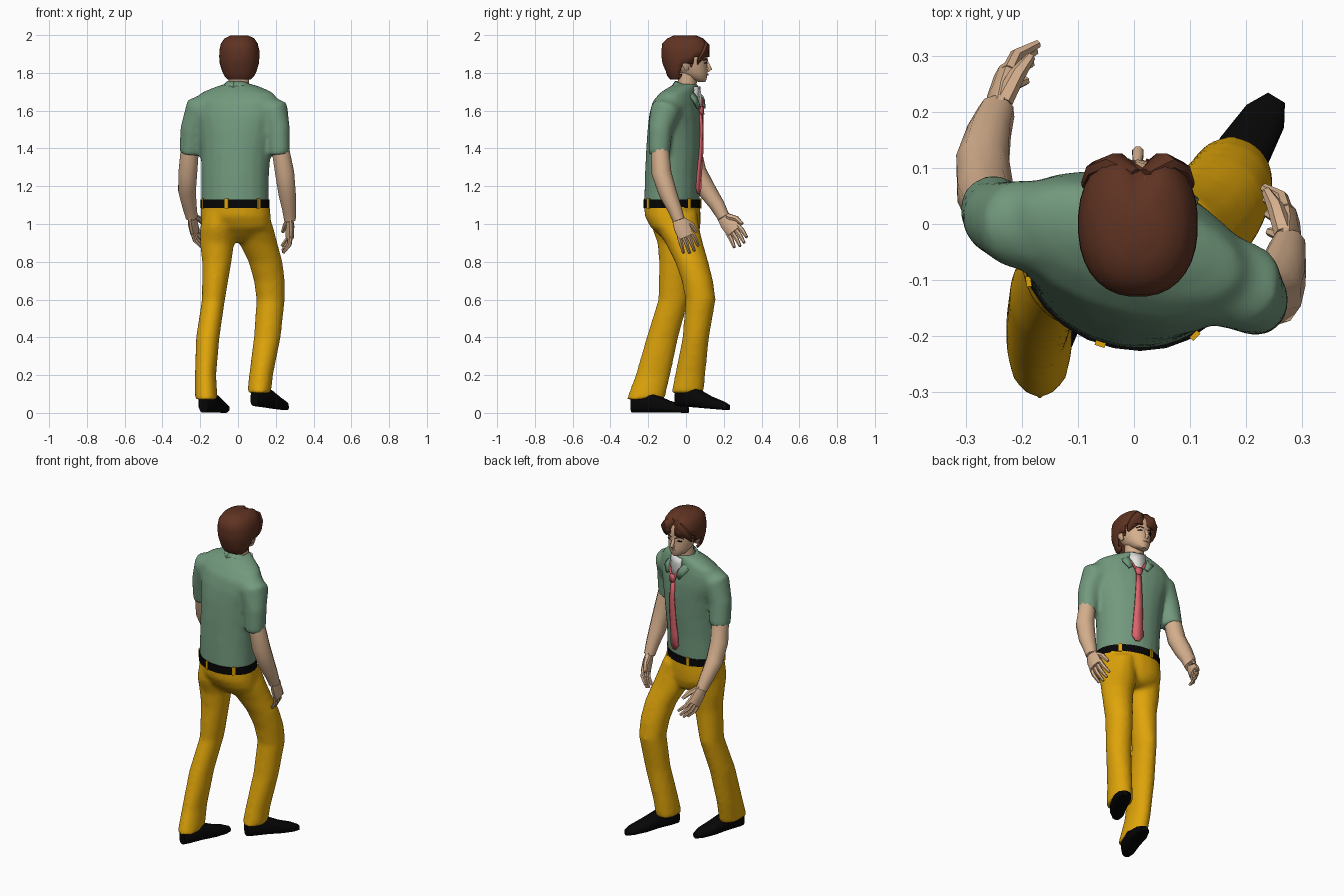
import bpy, bmesh, math
from mathutils import Vector as V

if "Cube" in bpy.data.objects:
    bpy.data.objects.remove(bpy.data.objects["Cube"])

def material(name, r, g, b):
    m = bpy.data.materials.new(name)
    lin = [((c / 255 + 0.055) / 1.055) ** 2.4 if c > 10 else c / 255 / 12.92 for c in (r, g, b)]
    m.diffuse_color = (*lin, 1)
    m.use_nodes = True
    m.node_tree.nodes["Principled BSDF"].inputs["Base Color"].default_value = m.diffuse_color
    return m

GREEN = material("shirt green", 114, 153, 125)
YELLOW = material("trouser yellow", 224, 165, 10)
SKIN = material("skin", 214, 176, 142)
BROWN = material("hair brown", 95, 51, 34)
BLACK = material("black", 6, 6, 6)
PINK = material("tie pink", 218, 100, 106)
WHITE = material("undershirt white", 226, 226, 224)
YAW = math.radians(-18)                       # body is turned, right shoulder back
SIDE = V((math.cos(YAW), math.sin(YAW), 0))
FWD = V((-math.sin(YAW), math.cos(YAW), 0))
X, Y, Z = V((1, 0, 0)), V((0, 1, 0)), V((0, 0, 1))

def mesh(name, verts, faces, mat, angle=50, thick=0):
    me = bpy.data.meshes.new(name)
    me.from_pydata([tuple(v) for v in verts], [], faces)
    me.materials.append(mat)
    bm = bmesh.new()
    bm.from_mesh(me)
    bmesh.ops.recalc_face_normals(bm, faces=bm.faces)
    bm.to_mesh(me)
    bm.free()
    ob = bpy.data.objects.new(name, me)
    bpy.context.collection.objects.link(ob)
    bpy.ops.object.select_all(action='DESELECT')
    ob.select_set(True)
    bpy.context.view_layer.objects.active = ob
    bpy.ops.object.shade_smooth_by_angle(angle=math.radians(angle))
    if thick:
        mod = ob.modifiers.new("thickness", 'SOLIDIFY')
        mod.thickness, mod.offset = thick, 0
    return ob

def oval(c, u, v, a, b, n, p=1.0):
    pts = []
    for i in range(n):
        t = 2 * math.pi * (i + 0.5) / n
        co, si = math.cos(t), math.sin(t)
        pts.append(c + u * a * math.copysign(abs(co) ** p, co) + v * b * math.copysign(abs(si) ** p, si))
    return pts

def loft(name, rings, mat, angle=50):
    n, k = len(rings[0]), len(rings)
    faces = [(r * n + i, r * n + (i + 1) % n, (r + 1) * n + (i + 1) % n, (r + 1) * n + i)
             for r in range(k - 1) for i in range(n)]
    faces += [tuple(range(n)), tuple(range((k - 1) * n, k * n))]
    return mesh(name, [p for r in rings for p in r], faces, mat, angle)

def stack(name, rows, mat, n=14, turned=False, p=1.0):
    """Horizontal oval sections: (z, x, y, half width, half depth)."""
    u, v = (SIDE, FWD) if turned else (X, Y)
    return loft(name, [oval(V((x, y, z)), u, v, a, b, n, p) for z, x, y, a, b in rows], mat)

def limb(name, pts, mat, n=10, flat=1.0, ref=Y):
    """Tube through (point, radius), flattened along ref."""
    c = [V(p[:3]) for p in pts]
    rings = []
    for i, p in enumerate(pts):
        t = (c[min(i + 1, len(c) - 1)] - c[max(i - 1, 0)]).normalized()
        u = t.cross(ref).normalized()
        rings.append(oval(c[i], u, u.cross(t), p[3], p[3] * flat, n))
    return loft(name, rings, mat)

def strip(name, left, right, mat, thick):
    k = len(left)
    return mesh(name, left + right, [(i, i + 1, k + i + 1, k + i) for i in range(k - 1)], mat, thick=thick)

def fuse(name, obs):
    """Melt overlapping parts into one smooth garment."""
    bpy.ops.object.select_all(action='DESELECT')
    for o in obs:
        o.select_set(True)
    bpy.context.view_layer.objects.active = obs[0]
    bpy.ops.object.join()
    obs[0].name = name
    mod = obs[0].modifiers.new("melt", 'REMESH')
    mod.mode, mod.voxel_size, mod.use_smooth_shade = 'VOXEL', .012, True
    mod = obs[0].modifiers.new("relax", 'SMOOTH')
    mod.factor, mod.iterations = .5, 10

# Shirt with sleeves
TORSO = [(1.10, -.015, -.075, .182, .143), (1.25, -.015, -.07, .183, .144), (1.38, -.012, -.062, .189, .146),
         (1.5, -.01, -.055, .206, .142), (1.58, -.01, -.05, .23, .133), (1.65, -.008, -.045, .235, .116),
         (1.695, -.004, -.03, .2, .092), (1.724, 0, -.012, .13, .074), (1.742, 0, .003, .07, .062)]
fuse("shirt", [
    stack("shirt_body", TORSO, GREEN, 20, True),
    limb("left_sleeve", [(-.14, -.01, 1.615, .09), (-.208, 0, 1.605, .08), (-.24, .01, 1.5, .067),
                         (-.253, .03, 1.37, .06)], GREEN, 14),
    limb("right_sleeve", [(.13, -.09, 1.605, .09), (.196, -.113, 1.592, .081), (.213, -.135, 1.5, .064),
                          (.218, -.142, 1.365, .058)], GREEN, 14)])

def chest(z, s, gap):
    """Point on the shirt front at height z, offset s sideways."""
    for lo, hi in zip(TORSO, TORSO[1:]):
        if lo[0] <= z <= hi[0]:
            f = (z - lo[0]) / (hi[0] - lo[0])
            _, x, y, a, b = [l + (h - l) * f for l, h in zip(lo, hi)]
            return V((x, y, z)) + SIDE * s + FWD * (b * math.sqrt(1 - (s / a) ** 2) + gap)

# Arms
limb("left_arm", [(-.253, .025, 1.42, .05), (-.265, .055, 1.28, .052), (-.27, .11, 1.18, .049),
                  (-.258, .165, 1.1, .04), (-.245, .2, 1.035, .033)], SKIN)
limb("right_arm", [(.22, -.14, 1.42, .048), (.247, -.13, 1.27, .053), (.26, -.095, 1.16, .048),
                   (.27, -.06, 1.08, .038), (.275, -.038, 1.02, .032)], SKIN)

# Hands with curled fingers
def hand(name, wrist, d, n, sign):
    w, d = V(wrist), V(d).normalized()
    n = V(n)
    n = (n - d * n.dot(d)).normalized()
    s = n.cross(d) * sign                     # towards the thumb
    pt = lambda a, b, c, r: (*(w + d * a + s * b + n * c), r)
    limb(name + "_palm", [pt(-.02, 0, 0, .032), pt(.035, 0, 0, .045), pt(.095, 0, .004, .045)], SKIN, 10, .5, n)
    for k in range(4):
        b, l = (k - 1.5) * .023, .1 if k in (1, 2) else .085
        limb(f"{name}_finger_{k + 1}", [pt(.08, b, .003, .013), pt(.08 + l * .5, b * 1.15, .01, .012),
                                        pt(.08 + l, b * 1.25, .043, .008)], SKIN, 6, 1, n)
    limb(name + "_thumb", [pt(.01, .022, .006, .018), pt(.05, .055, .018, .015), pt(.095, .066, .034, .009)],
         SKIN, 6, 1, n)

hand("left_hand", (-.245, .2, 1.035), (.022, .1, -.13), (.8, -.25, 0), 1)
hand("right_hand", (.275, -.038, 1.02), (.005, .085, -.19), (-1, -.12, 0), -1)

# Trousers
fuse("trousers", [
    stack("seat", [(1.12, -.015, -.075, .184, .145), (1.04, -.013, -.07, .192, .143),
                   (.98, -.005, -.055, .187, .124), (.93, .0, -.035, .13, .09), (.905, 0, -.03, .07, .06)],
          YELLOW, 20, True),
    stack("left_leg", [(1.06, -.1, -.065, .085, .12), (.98, -.108, -.065, .094, .117),
                       (.9, -.111, -.058, .092, .094), (.8, -.112, -.06, .079, .083),
                       (.6, -.13, -.066, .062, .081), (.4, -.16, -.125, .063, .085),
                       (.2, -.172, -.175, .057, .093), (.07, -.168, -.215, .061, .102)], YELLOW),
    stack("right_leg", [(1.06, .07, -.06, .09, .12), (.98, .086, -.045, .103, .117),
                        (.9, .107, -.01, .103, .1), (.8, .146, .03, .091, .089),
                        (.7, .166, .06, .083, .084), (.6, .173, .077, .076, .081),
                        (.4, .155, .052, .072, .071), (.2, .122, .022, .064, .081),
                        (.105, .112, .008, .064, .087)], YELLOW)])

# Belt with loops
stack("belt", [(1.085, -.015, -.075, .187, .147), (1.13, -.015, -.075, .187, .147)], BLACK, 24, True)
for k, deg in enumerate((60, 120, 213, 270, 327)):
    t = math.radians(deg)
    o = SIDE * .186 * math.cos(t) + FWD * .146 * math.sin(t)
    p = V((-.015, -.075, 0)) + o
    limb(f"belt_loop_{k + 1}", [(p.x, p.y, 1.083, .013), (p.x, p.y, 1.134, .013)], YELLOW, 4, .5, o.normalized())

# Shoes
def shoe(name, heel, toe):
    h, t = V(heel), V(toe)
    side = (t - h).cross(Z).normalized()
    rows = [(0, .026, .08), (.1, .042, .1), (.4, .045, .1), (.65, .05, .065), (.88, .04, .045), (1, .018, .03)]
    loft(name, [oval(h.lerp(t, f) + Z * z / 2, side, Z, a, z / 2, 12, .7) for f, a, z in rows], BLACK)

shoe("left_shoe", (-.182, -.285, .002), (-.068, .01, 0))
shoe("right_shoe", (.088, -.048, .036), (.254, .225, .014))

# Neck, head, ears and nose
stack("neck", [(1.66, 0, -.005, .058, .056), (1.73, .003, .006, .056, .05), (1.8, .007, .01, .055, .05)], SKIN)
stack("head", [(1.752, .007, .085, .02, .018), (1.768, .007, .064, .047, .045), (1.8, .007, .038, .067, .077),
               (1.84, .007, .02, .078, .092), (1.88, .007, .012, .083, .103), (1.93, .007, .005, .085, .105),
               (1.97, .007, 0, .068, .085), (1.985, .007, 0, .04, .05)], SKIN, 18)
limb("nose", [(.007, .106, 1.87, .006), (.007, .118, 1.84, .01), (.007, .128, 1.822, .011),
              (.007, .114, 1.808, .008)], SKIN, 8)

def face(x, z):
    return (.007 + x, .018 + .098 * math.sqrt(1 - (x / .081) ** 2), z)

for s, side in ((-1, "left"), (1, "right")):
    limb(side + "_ear", [(.007 + s * .08, .005, 1.815, .01), (.007 + s * .089, 0, 1.838, .02),
                         (.007 + s * .092, -.003, 1.862, .017)], SKIN, 8, .5, X)
    limb(side + "_eyebrow", [(*face(s * .015, 1.868), .003), (*face(s * .035, 1.874), .004),
                             (*face(s * .055, 1.866), .003)], BROWN, 6, 1, Z)
    limb(side + "_eye", [(*face(s * .022, 1.851), .002), (*face(s * .034, 1.853), .004),
                         (*face(s * .048, 1.851), .002)], BLACK, 6, 1, Z)
limb("lips", [(-.013, .107, 1.79, .003), (.007, .114, 1.79, .005), (.027, .107, 1.79, .003)], SKIN, 6, 1, Z)

# Hair cap with a front parting and an opening for the face
hair = stack("hair", [(1.765, .007, -.04, .062, .045), (1.785, .007, -.03, .08, .07), (1.81, .007, -.018, .092, .09),
                      (1.85, .007, -.002, .104, .123), (1.885, .007, 0, .107, .13), (1.92, .007, 0, .106, .13),
                      (1.955, .007, -.002, .098, .125), (1.982, .007, 0, .08, .1), (1.999, .007, 0, .045, .065)],
             BROWN, 32, False, .88)
bm = bmesh.new()
bm.from_mesh(hair.data)
gone = []
for f in bm.faces:
    c = f.calc_center_median()
    if (c.z < 1.90 and c.y > .035) or (c.z < 1.865 and c.y > -.025) or c.z < 1.767:
        gone.append(f)
bmesh.ops.delete(bm, geom=gone, context='FACES')
for v in bm.verts:
    if v.co.y > .04:
        v.co.y -= .03 * math.exp(-((v.co.x - .012) / .022) ** 2)
bm.to_mesh(hair.data)
bm.free()
mod = hair.modifiers.new("thickness", 'SOLIDIFY')
mod.thickness, mod.offset = .014, -1
for s, side in ((-1, "left"), (1, "right")):
    limb(side + "_fringe", [(.012 + s * .008, .09, 1.965, .014), (.01 + s * .04, .108, 1.937, .032),
                            (.007 + s * .066, .095, 1.905, .032), (.007 + s * .083, .07, 1.87, .02),
                            (.007 + s * .086, .06, 1.845, .006)], BROWN, 8, .6)
    limb(side + "_sideburn", [(.007 + s * .092, .03, 1.9, .02), (.007 + s * .088, .028, 1.86, .014),
                              (.007 + s * .084, .028, 1.83, .005)], BROWN, 6, .6, X)

# Collar: inner edge and flared outer edge, from each front point round to the nape
def around(phi, r, z):
    t = math.radians(phi)
    return V((0, .008, z)) + (SIDE * math.sin(t) + FWD * math.cos(t)) * r

def collar_half(s):
    inner = [chest(1.628, s * .036, .012), chest(1.672, s * .05, .014), around(s * 70, .064, 1.722),
             around(s * 105, .064, 1.742), around(s * 140, .064, 1.752), around(s * 180, .064, 1.754)]
    outer = [chest(1.612, s * .058, .012), chest(1.652, s * .088, .012), around(s * 75, .1, 1.69),
             around(s * 105, .092, 1.708), around(s * 140, .09, 1.716), around(s * 180, .09, 1.717)]
    return inner, outer

for s, side in ((-1, "left"), (1, "right")):
    strip(side + "_collar", *collar_half(s), GREEN, .012)

# Undershirt showing in the neck opening, and the tie
def panel(name, rows, mat, gap, thick):
    strip(name, [chest(z, -w, gap) for z, w in rows], [chest(z, w, gap) for z, w in rows], mat, thick)

panel("undershirt", [(1.728, .045), (1.69, .048), (1.65, .04), (1.6, .008)], WHITE, .005, .008)
panel("tie", [(1.6, .012), (1.5, .017), (1.38, .023), (1.25, .03), (1.19, .033), (1.16, .012)], PINK, .005, .009)
panel("tie_knot", [(1.622, .018), (1.605, .02), (1.578, .012)], PINK, .01, .016)
for s, side in ((-1, "left"), (1, "right")):
    pts = [chest(1.608, s * .012, .008), chest(1.638, s * .032, .009), chest(1.665, s * .046, .009)]
    limb(side + "_tie_band", [(*p, .009) for p in pts], PINK, 6, .6)
